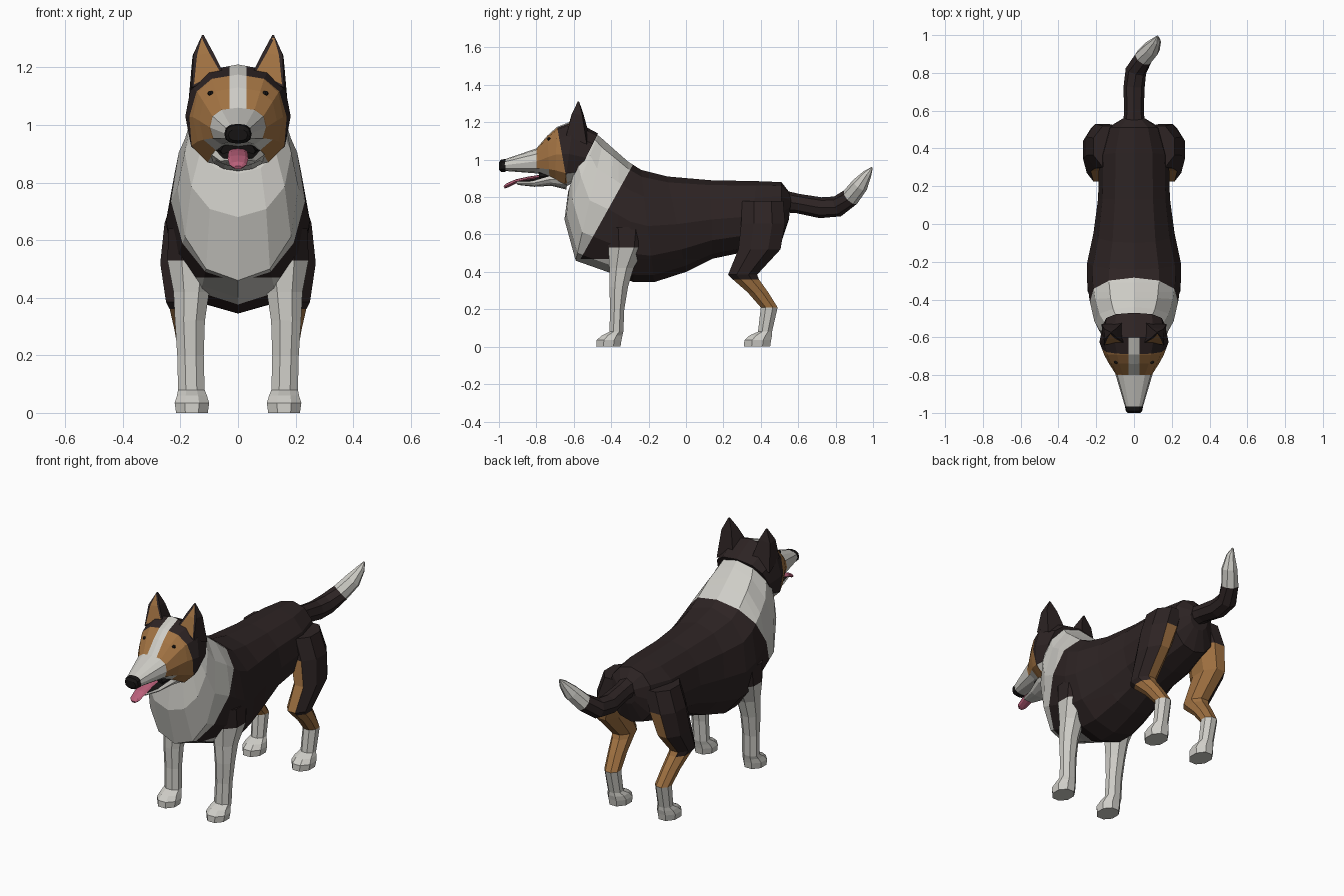
import bpy, bmesh
from math import pi, cos, sin, copysign
from mathutils import Vector as V

old = bpy.data.objects.get("Cube")
if old:
    bpy.data.objects.remove(old)


def material(name, *rgb):
    m = bpy.data.materials.new(name)
    m.use_nodes = True
    m.diffuse_color = (*rgb, 1)
    m.node_tree.nodes["Principled BSDF"].inputs["Base Color"].default_value = (*rgb, 1)
    return m


MATERIALS = [
    material("dark_fur", .026, .017, .017),
    material("tan_fur", .36, .17, .055),
    material("white_fur", .62, .61, .57),
    material("tongue_pink", .5, .12, .2),
    material("nose_black", .008, .007, .007),
]
DARK, TAN, WHITE, PINK, BLACK = range(len(MATERIALS))


def finish(name, bm, paint):
    """Paint each face by its centre and normal, then make the object."""
    bmesh.ops.recalc_face_normals(bm, faces=bm.faces)
    bm.normal_update()
    for f in bm.faces:
        f.material_index = paint(f.calc_center_median(), f.normal) if callable(paint) else paint
    mesh = bpy.data.meshes.new(name)
    bm.to_mesh(mesh)
    bm.free()
    for m in MATERIALS:
        mesh.materials.append(m)
    ob = bpy.data.objects.new(name, mesh)
    bpy.context.collection.objects.link(ob)
    return ob


def skin(rings):
    """Join rings of points with quads and cap both ends."""
    bm = bmesh.new()
    loops = [[bm.verts.new(p) for p in ring] for ring in rings]
    for a, b in zip(loops, loops[1:]):
        for i in range(len(a)):
            bm.faces.new((a[i - 1], a[i], b[i], b[i - 1]))
    bm.faces.new(loops[0])
    bm.faces.new(loops[-1])
    return bm


def oval(centre, u, v, n, power=1, turn=0):
    def bend(t):
        return copysign(abs(t) ** power, t) if abs(t) > .001 else 0
    angles = [2 * pi * (i + turn) / n for i in range(n)]
    return [V(centre) + u * bend(cos(a)) + v * bend(sin(a)) for a in angles]


def loft(name, sections, paint, n=12, power=1, cuts=()):
    """Sections are (top y, top z, bottom y, bottom z, half width)."""
    rings = []
    for ty, tz, by, bz, w in sections:
        top, bottom = V((0, ty, tz)), V((0, by, bz))
        rings.append(oval((top + bottom) / 2, V((w, 0, 0)), (top - bottom) / 2, n, power))
    bm = skin(rings)
    for point, normal in cuts:
        bmesh.ops.bisect_plane(bm, geom=bm.verts[:] + bm.edges[:] + bm.faces[:],
                               plane_co=point, plane_no=normal)
    return finish(name, bm, paint)


# Body with the white collar and chest
COLLAR, COLLAR_DIR = V((0, -.28, .98)), V((0, -.36, .2))


def paint_body(c, n):
    if (c - COLLAR).dot(COLLAR_DIR) > 0 or (c.z < .47 and c.y < -.36):
        return WHITE
    return DARK


loft("body", [
    (.565, .81, .55, .68, .06), (.51, .88, .51, .56, .14), (.38, .885, .33, .51, .185),
    (.13, .89, .14, .47, .19), (-.1, .91, 0, .4, .215), (-.24, .945, -.17, .345, .248),
    (-.31, .99, -.28, .345, .25), (-.39, 1.06, -.42, .4, .235), (-.44, 1.105, -.59, .46, .21),
    (-.47, 1.13, -.65, .68, .185), (-.53, 1.15, -.63, .83, .15),
], paint_body, power=.92, cuts=[
    (COLLAR, COLLAR_DIR), ((0, -.36, 0), (0, 1, 0)), ((0, 0, .47), (0, 0, 1))])

# Head with blaze, tan cheeks and dark crown
CROWN, CROWN_DIR = V((0, -.69, 1.18)), V((0, 1, .18))


def paint_head(c, n):
    if c.y < -.8 or n.z < -.7 or (abs(c.x) < .03 and c.y < -.6):
        return WHITE
    return TAN if (c - CROWN).dot(CROWN_DIR) < 0 else DARK


loft("head", [
    (-.975, 1, -.975, .94, .045), (-.8, 1.06, -.78, .925, .1), (-.74, 1.13, -.73, .9, .135),
    (-.69, 1.175, -.7, .88, .157), (-.6, 1.21, -.65, .85, .183), (-.47, 1.14, -.6, .88, .165),
], paint_head, power=.8, cuts=[
    (CROWN, CROWN_DIR), ((0, -.8, 0), (0, 1, 0)),
    ((.03, 0, 0), (1, 0, 0)), ((-.03, 0, 0), (1, 0, 0))])

# Nose, jaw, mouth and tongue
loft("nose", [(-1, .985, -1, .945, .033), (-.99, 1, -.99, .935, .043),
              (-.965, 1.004, -.965, .935, .048)], BLACK, power=.8)
loft("lower_jaw", [(-.91, .888, -.9, .865, .035), (-.82, .895, -.81, .855, .062),
                   (-.73, .93, -.72, .86, .09), (-.64, .95, -.64, .84, .1)],
     lambda c, n: BLACK if n.z > .6 else WHITE)
loft("mouth_inside", [(-.79, .94, -.78, .88, .06), (-.7, .95, -.7, .88, .08)], BLACK)
loft("tongue", [(-.74, .925, -.74, .905, .03), (-.84, .91, -.84, .89, .034),
                (-.91, .895, -.91, .872, .036), (-.96, .873, -.955, .85, .03),
                (-.975, .858, -.97, .846, .014)], PINK, n=8)

for side, label in ((1, "left"), (-1, "right")):
    # Ear: tapered four-sided shell with an inset tan front
    base = [(.05, -.63, 1.18), (.16, -.64, 1.13), (.172, -.53, 1.08), (.06, -.52, 1.14)]
    middle = [(.088, -.605, 1.255), (.155, -.61, 1.245), (.158, -.555, 1.24), (.09, -.55, 1.25)]
    tip = [(.122 + dx, -.575 + dy, 1.312) for dx, dy in
           ((-.003, -.003), (.003, -.003), (.003, .003), (-.003, .003))]
    bm = skin([[(side * x, y, z) for x, y, z in ring] for ring in (base, middle, tip)])
    bmesh.ops.recalc_face_normals(bm, faces=bm.faces)
    bm.normal_update()
    front = [f for f in bm.faces if f.normal.y < -.7]
    bmesh.ops.inset_region(bm, faces=front, thickness=.013)
    inner = {tuple(f.calc_center_median()) for f in front}
    finish(label + "_ear", bm, lambda c, n: TAN if tuple(c) in inner else DARK)

    # Eye: thin disc set on the face
    bm = bmesh.new()
    bmesh.ops.create_uvsphere(bm, u_segments=8, v_segments=6, radius=.011)
    eye = finish(label + "_eye", bm, BLACK)
    head = bpy.data.objects["head"]
    hit, spot, normal, _ = head.ray_cast(V((side * .095, -2, 1.11)), V((0, 1, 0)))
    eye.location = spot if hit else V((side * .095, -.73, 1.11))
    eye.scale = (1, .8, .8)

    # Legs: sections are (x, half width, front y, back y, z, rise of the back edge)
    def leg(name, sections, paint):
        grow = 1 / cos(pi / 8)
        rings = []
        for x, w, y0, y1, z, rise in sections:
            rings.append(oval((side * x, (y0 + y1) / 2, z + rise / 2), V((w * grow, 0, 0)),
                              V((0, y1 - y0, rise)) * grow / 2, 8, turn=.5))
        finish(label + name, skin(rings), paint)

    leg("_front_leg", [
        (.16, .055, -.48, -.35, 0, 0), (.16, .06, -.478, -.345, .035, 0),
        (.16, .052, -.45, -.34, .06, 0), (.162, .046, -.41, -.335, .08, 0),
        (.165, .046, -.405, -.33, .2, 0), (.167, .052, -.41, -.31, .32, 0),
        (.162, .062, -.41, -.28, .42, 0), (.16, .085, -.415, -.22, .53, 0),
        (.17, .072, -.43, -.2, .64, 0),
    ], lambda c, n: WHITE if c.z < .53 else DARK)

    def paint_hind(c, n):
        if c.z < .21:
            return WHITE
        outer = n.x * side > .5
        return DARK if c.z > .68 or (outer and c.z > .35) else TAN

    leg("_hind_leg", [
        (.16, .055, .31, .45, 0, 0), (.16, .06, .312, .455, .035, 0),
        (.16, .052, .34, .46, .06, 0), (.162, .04, .385, .46, .08, 0),
        (.165, .042, .4, .49, .21, 0), (.175, .046, .33, .44, .29, 0),
        (.185, .052, .25, .39, .36, 0), (.19, .06, .225, .38, .385, 0),
        (.2, .07, .28, .505, .52, 0), (.17, .085, .295, .53, .66, 0),
        (.13, .085, .3, .52, .78, 0),
    ], paint_hind)

# Tail: rings follow a bent path, white at the tip
path = [((0, .5, .78), .06), ((0, .6, .765), .052), ((0, .72, .743), .056),
        ((.01, .81, .75), .056), ((.05, .88, .8), .05), ((.095, .93, .865), .045),
        ((.12, .97, .925), .024), ((.125, .995, .958), .004)]
points = [V(p) for p, r in path]
rings = []
for i, (p, r) in enumerate(path):
    along = (points[min(i + 1, len(path) - 1)] - points[max(i - 1, 0)]).normalized()
    up = V((1, 0, 0)).cross(along).normalized()
    rings.append(oval(p, along.cross(up) * -r, up * r, 8))
finish("tail", skin(rings), lambda c, n: WHITE if c.y + c.z > 1.7 else DARK)
